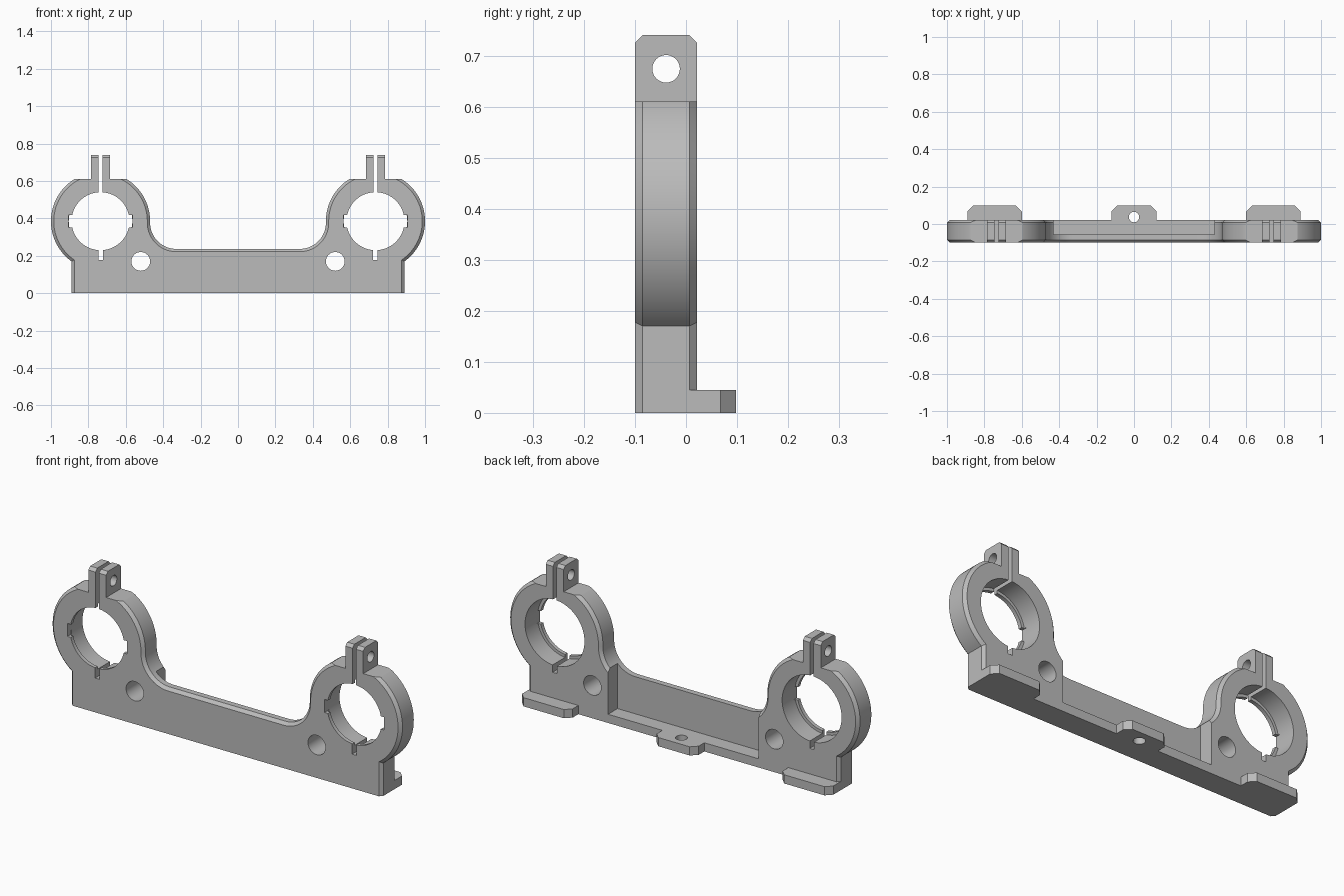
import bpy, bmesh
from math import sin, cos, acos, pi, radians
from mathutils import Matrix, Vector

if "Cube" in bpy.data.objects:
    bpy.data.objects.remove(bpy.data.objects["Cube"], do_unlink=True)

FRONT, BACK, CH = -0.10, 0.022, 0.015      # body depth and edge chamfer
RX, RZ, RO = 0.735, 0.385, 0.265           # clamp ring centre and radius
BORE, LIP = 0.17, 0.155
FILLET, HALF, WEB_TOP = 0.14, 0.89, 0.235

metal = bpy.data.materials.new("grey_metal")
metal.use_nodes = True
GREY = (0.5, 0.5, 0.5, 1)
metal.diffuse_color = GREY
metal.node_tree.nodes["Principled BSDF"].inputs["Base Color"].default_value = GREY


def to_object(name, bm):
    bmesh.ops.recalc_face_normals(bm, faces=bm.faces)
    mesh = bpy.data.meshes.new(name)
    bm.to_mesh(mesh)
    bm.free()
    mesh.materials.append(metal)
    obj = bpy.data.objects.new(name, mesh)
    bpy.context.collection.objects.link(obj)
    return obj


def loft(name, loops):
    """Skin between matching closed loops and cap both ends."""
    bm = bmesh.new()
    rings = [[bm.verts.new(p) for p in loop] for loop in loops]
    n = len(rings[0])
    for a, b in zip(rings, rings[1:]):
        for i in range(n):
            j = (i + 1) % n
            bm.faces.new((a[i], a[j], b[j], b[i]))
    bm.faces.new(rings[0])
    bm.faces.new(rings[-1])
    return to_object(name, bm)


def box(name, x0, x1, y0, y1, z0, z1):
    corners = [(x0, y0), (x1, y0), (x1, y1), (x0, y1)]
    return loft(name, [[(x, y, z) for x, y in corners] for z in (z0, z1)])


def cylinder(name, centre, radius, depth, axis, sides=64):
    bm = bmesh.new()
    turn = Vector((0, 0, 1)).rotation_difference(Vector(axis)).to_matrix().to_4x4()
    bmesh.ops.create_cone(bm, cap_ends=True, segments=sides, radius1=radius,
                          radius2=radius, depth=depth,
                          matrix=Matrix.Translation(centre) @ turn)
    return to_object(name, bm)


def combine(obj, other, operation="DIFFERENCE"):
    mod = obj.modifiers.new(operation, "BOOLEAN")
    mod.operation, mod.solver, mod.object = operation, "EXACT", other
    bpy.context.view_layer.objects.active = obj
    bpy.ops.object.modifier_apply(modifier=mod.name)
    bpy.data.objects.remove(other, do_unlink=True)


def arc(cx, cz, r, a0, a1, steps):
    return [(cx + r * cos(a0 + (a1 - a0) * i / steps),
             cz + r * sin(a0 + (a1 - a0) * i / steps)) for i in range(steps + 1)]


def outline(d):
    """Bracket silhouette, pulled inwards by d everywhere but the bottom."""
    r = RO - d
    start = -acos((HALF - d - RX) / r)
    join = pi + 0.02                       # ring meets the fillet
    fx = RX - (RO + FILLET) * cos(0.02)
    fz = RZ - (RO + FILLET) * sin(0.02)
    half = [(HALF - d, 0)]
    half += arc(RX, RZ, r, start, join, 72)
    half += arc(fx, fz, FILLET + d, 0.02, -pi / 2, 20)[1:]
    return half + [(-x, z) for x, z in reversed(half)]


# Chamfered bracket body with flats on top of the rings
levels = [(FRONT, CH), (FRONT + CH, 0), (BACK - CH, 0), (BACK, CH)]
body = loft("clamp_bracket", [[(x, y, z) for x, z in outline(d)] for y, d in levels])
combine(body, box("top_trim", -1.2, 1.2, -0.3, 0.3, 0.61, 0.9))

# Open pocket behind the middle web
combine(body, box("pocket", -0.43, 0.43, -0.055, 0.2, 0.045, 0.8))


def foot(name, x0, x1):
    c, y = 0.03, 0.098
    pts = [(x0, -0.06), (x1, -0.06), (x1, y - c), (x1 - c, y), (x0 + c, y), (x0, y - c)]
    combine(body, loft(name, [[(px, py, z) for px, py in pts] for z in (0, 0.045)]), "UNION")


# Feet along the back
foot("centre_foot", -0.12, 0.12)
foot("left_foot", 0.6, HALF)
foot("right_foot", -HALF, -0.6)
combine(body, cylinder("foot_hole", (0, 0.037, 0.02), 0.028, 0.2, (0, 0, 1), 32))

for s in (-1, 1):
    x = s * RX
    # Clamp ears with chamfered tops
    top = 0.74
    ear = [(FRONT, 0.58), (BACK, 0.58), (BACK, top - CH), (BACK - CH, top),
           (FRONT + CH, top), (FRONT, top - CH)]
    combine(body, loft("ears", [[(x + e, y, z) for y, z in ear]
                                for e in (-0.051, 0.051)]), "UNION")
    # Stepped bore leaving a thin front lip
    combine(body, cylinder("lip_bore", (x, 0, RZ), LIP, 0.5, (0, 1, 0), 96))
    combine(body, cylinder("main_bore", (x, FRONT + 0.27, RZ), BORE, 0.5, (0, 1, 0), 96))
    # Lip notches, clamp slot and relief slot
    combine(body, box("notch", x - BORE, x + BORE, -0.2, FRONT + 0.03, 0.35, 0.417))
    combine(body, box("clamp_slot", x - 0.01, x + 0.01, -0.2, 0.2, 0.45, 0.9))
    combine(body, box("relief_slot", x - 0.012, x + 0.012, -0.2, 0.2, 0.177, 0.3))
    # Screw hole through the ears and mounting hole through the body
    combine(body, cylinder("ear_hole", (x, -0.039, 0.674), 0.027, 0.3, (1, 0, 0), 32))
    combine(body, cylinder("mount_hole", (s * 0.52, 0, 0.17), 0.05, 0.5, (0, 1, 0), 48))

# Smooth curved walls, keep machined edges crisp
bpy.ops.object.select_all(action="DESELECT")
body.select_set(True)
bpy.context.view_layer.objects.active = body
bpy.ops.object.shade_smooth_by_angle(angle=radians(25))
